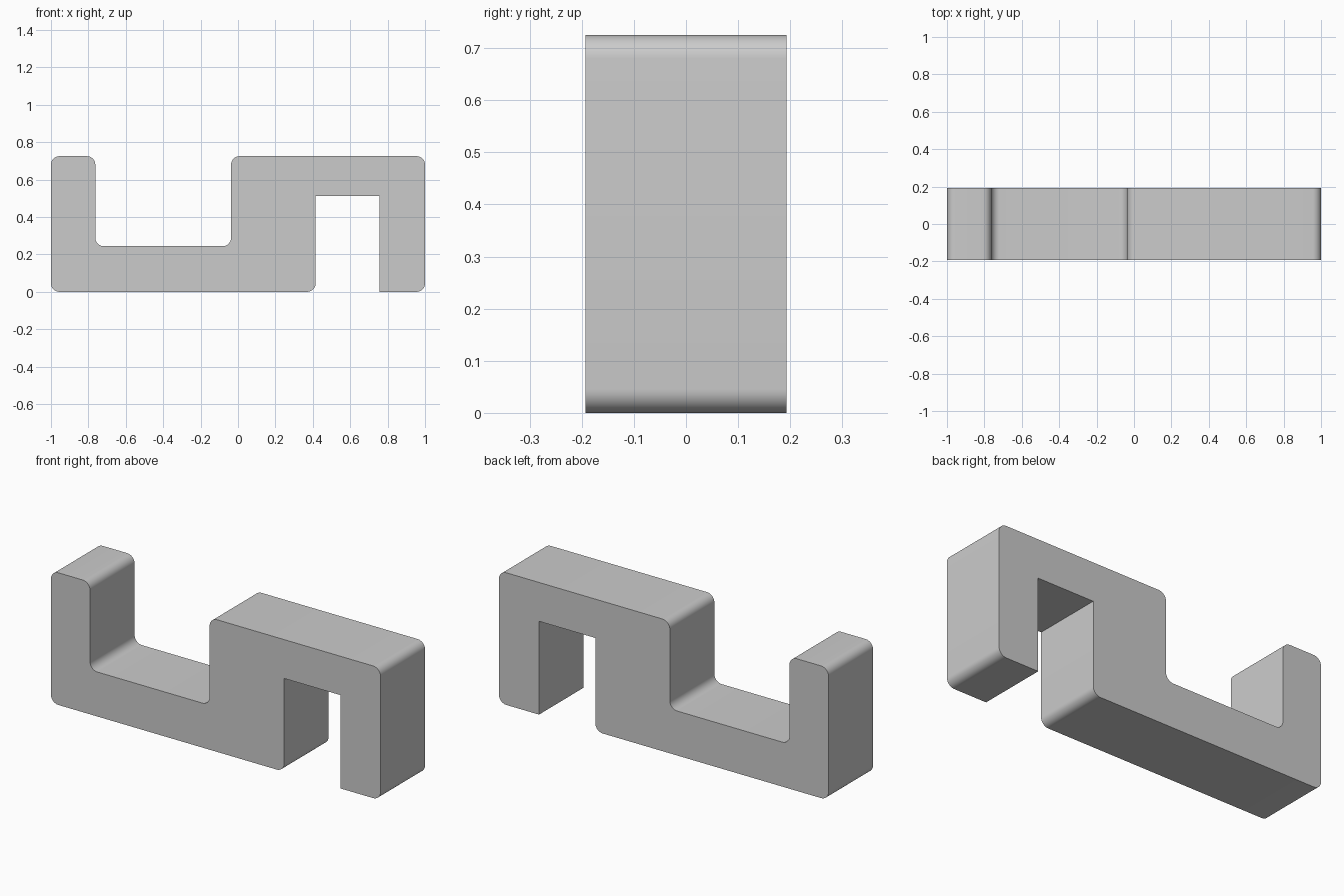
import bpy, bmesh, math
from mathutils import Vector

cube = bpy.data.objects.get("Cube")
if cube:
    bpy.data.objects.remove(cube, do_unlink=True)

HALF_DEPTH = 0.193
FILLET = 0.045

# Side profile: x, z, whether the corner is rounded
profile = [
    (-1.0, 0.0, True), (0.415, 0.0, True),
    (0.415, 0.512, False), (0.757, 0.512, False), (0.757, 0.0, False),
    (1.0, 0.0, True), (1.0, 0.725, True),
    (-0.037, 0.725, True), (-0.037, 0.244, True),
    (-0.763, 0.244, True), (-0.763, 0.725, True), (-1.0, 0.725, True),
]

# Plain grey material
grey = bpy.data.materials.new("plain grey")
grey.use_nodes = True
colour = (0.6, 0.6, 0.6, 1.0)
grey.diffuse_color = colour
grey.node_tree.nodes["Principled BSDF"].inputs["Base Color"].default_value = colour

# Extrude the profile front to back
bm = bmesh.new()
front = [bm.verts.new((x, -HALF_DEPTH, z)) for x, z, _ in profile]
face = bm.faces.new(front)
result = bmesh.ops.extrude_face_region(bm, geom=[face], use_keep_orig=True)
back = [v for v in result["geom"] if isinstance(v, bmesh.types.BMVert)]
bmesh.ops.translate(bm, verts=back, vec=Vector((0, 2 * HALF_DEPTH, 0)))
bmesh.ops.recalc_face_normals(bm, faces=bm.faces)

# Round the chosen corners
rounded = []
for v, (_, _, is_round) in zip(front, profile):
    if is_round:
        rounded += [e for e in v.link_edges
                    if abs(e.verts[0].co.y - e.verts[1].co.y) > HALF_DEPTH]
bmesh.ops.bevel(bm, geom=rounded, offset=FILLET, offset_type='OFFSET',
                segments=10, profile=0.5, affect='EDGES')
bmesh.ops.recalc_face_normals(bm, faces=bm.faces)

mesh = bpy.data.meshes.new("bracket")
bm.to_mesh(mesh)
bm.free()
mesh.materials.append(grey)
bracket = bpy.data.objects.new("hook_bracket", mesh)
bpy.context.collection.objects.link(bracket)

# Smooth fillets, crisp side edges
bpy.ops.object.select_all(action='DESELECT')
bracket.select_set(True)
bpy.context.view_layer.objects.active = bracket
bpy.ops.object.shade_smooth_by_angle(angle=math.radians(30))
